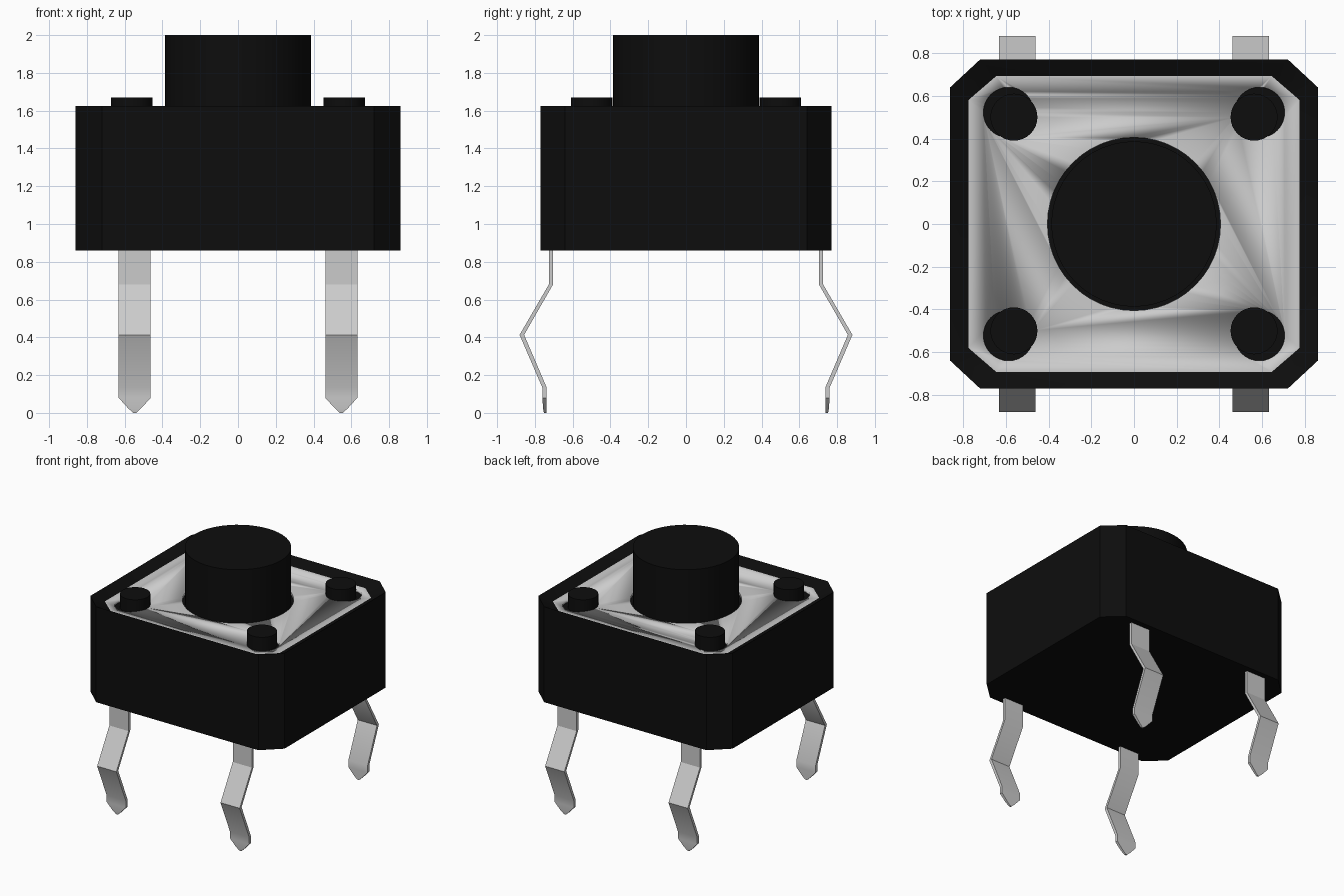
import bpy, bmesh
from math import sin, cos, pi, radians

if "Cube" in bpy.data.objects:
    bpy.data.objects.remove(bpy.data.objects["Cube"])

black = bpy.data.materials.new("black_plastic")
black.diffuse_color = (0.004, 0.004, 0.004, 1)
black.use_nodes = True
black.node_tree.nodes["Principled BSDF"].inputs["Base Color"].default_value = black.diffuse_color


def loft(name, loops, mat=None, mirror=False):
    """Skin a stack of matching point loops and cap both ends."""
    bm = bmesh.new()
    rings = [[bm.verts.new(p) for p in loop] for loop in loops]
    for a, b in zip(rings, rings[1:]):
        for i in range(len(a)):
            j = (i + 1) % len(a)
            bm.faces.new((a[i], a[j], b[j], b[i]))
    bm.faces.new(rings[0])
    bm.faces.new(rings[-1])
    bmesh.ops.recalc_face_normals(bm, faces=bm.faces)
    me = bpy.data.meshes.new(name)
    bm.to_mesh(me)
    bm.free()
    ob = bpy.data.objects.new(name, me)
    bpy.context.collection.objects.link(ob)
    if mat:
        me.materials.append(mat)
    bpy.ops.object.select_all(action='DESELECT')
    ob.select_set(True)
    bpy.context.view_layer.objects.active = ob
    bpy.ops.object.shade_smooth_by_angle(angle=radians(30))
    if mirror:
        m = ob.modifiers.new("four_corners", 'MIRROR')
        m.use_axis = (True, True, False)
        m.use_clip = False
    return ob


def octagon(x, y, cx, cy, z):
    """Rectangle with cut corners; (cx, cy) are the chamfer starts."""
    q = [(x, cy), (cx, y), (-cx, y), (-x, cy), (-x, -cy), (-cx, -y), (cx, -y), (x, -cy)]
    return [(a, b, z) for a, b in q]


def circle(r, z, x=0, y=0, n=48):
    return [(x + r * cos(2 * pi * i / n), y + r * sin(2 * pi * i / n), z) for i in range(n)]


def cylinder(name, r, z0, z1, x=0, y=0, n=48, **kw):
    return loft(name, [circle(r, z0, x, y, n), circle(r, z1, x, y, n)], **kw)


# Housing with sloping rim and shallow floor under the plate
outer, inner = (0.86, 0.77, 0.72, 0.64), (0.775, 0.692, 0.645, 0.58)
loft("housing", [octagon(*outer, 0.86), octagon(*outer, 1.625),
                 octagon(*inner, 1.58), octagon(*inner, 1.56)], black)

# Metal cover plate with clearance holes
plate = loft("cover_plate", [octagon(*inner, 1.555), octagon(*inner, 1.58)])
cutters = [cylinder("button_hole", 0.405, 1.5, 1.65),
           cylinder("post_holes", 0.118, 1.5, 1.65, 0.587, 0.522, 32, mirror=True)]
for c in cutters:
    c.hide_render = True
    mod = plate.modifiers.new("cut_" + c.name, 'BOOLEAN')
    mod.operation, mod.solver, mod.object = 'DIFFERENCE', 'EXACT', c
bpy.context.view_layer.objects.active = plate
for mod in list(plate.modifiers):
    if mod.type == 'BOOLEAN':
        bpy.ops.object.modifier_apply(modifier=mod.name)
for c in cutters:
    bpy.data.objects.remove(c)

# Push button and corner posts
cylinder("button", 0.387, 1.55, 2.0, mat=black)
cylinder("corner_posts", 0.11, 1.55, 1.67, 0.562, 0.5, 32, mat=black, mirror=True)

# Kinked legs: (inner y, outer y, z, half width)
sections = [(0.704, 0.726, 0.95, 0.085), (0.704, 0.726, 0.68, 0.085),
            (0.857, 0.881, 0.413, 0.085), (0.738, 0.761, 0.135, 0.085),
            (0.738, 0.760, 0.08, 0.085), (0.738, 0.757, 0.025, 0.035),
            (0.739, 0.752, 0.0, 0.008)]
PX = 0.547
loft("legs", [[(PX - w, a, z), (PX + w, a, z), (PX + w, b, z), (PX - w, b, z)]
              for a, b, z, w in sections], mirror=True)
